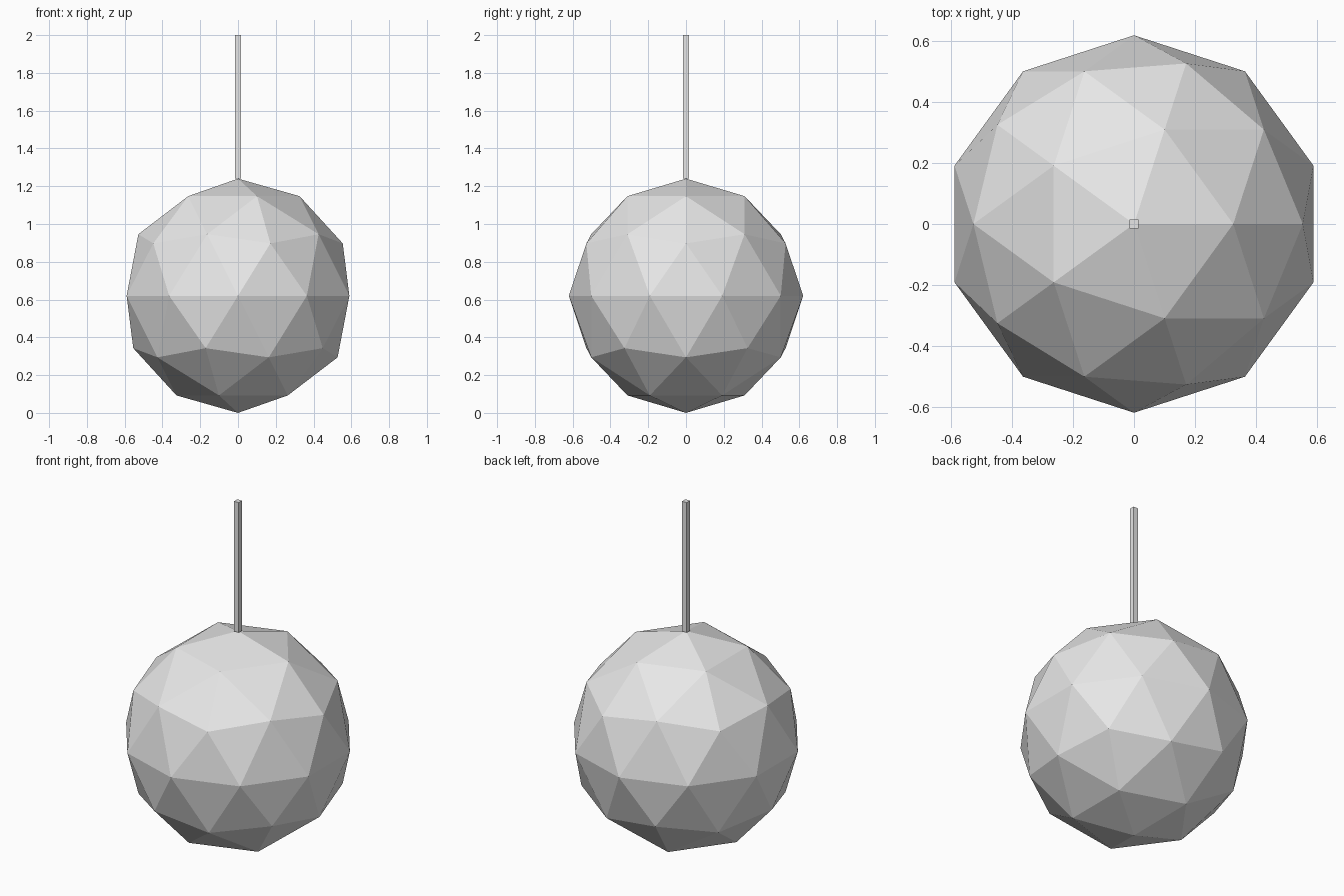
import bpy

default_cube = bpy.data.objects.get("Cube")
if default_cube:
    bpy.data.objects.remove(default_cube, do_unlink=True)

RADIUS = 0.62
ROD_WIDTH = 0.03
TOP = 2.0

# Single light grey material
grey = bpy.data.materials.new("light_grey")
grey.use_nodes = True
colour = (0.8, 0.8, 0.8, 1.0)
grey.diffuse_color = colour
grey.node_tree.nodes["Principled BSDF"].inputs["Base Color"].default_value = colour


def finish(name):
    """Name the active part, shade it flat and give it the material."""
    part = bpy.context.object
    part.name = part.data.name = name
    part.data.materials.append(grey)
    bpy.ops.object.shade_flat()
    return part


# Faceted ball resting on the ground
bpy.ops.mesh.primitive_ico_sphere_add(subdivisions=2, radius=RADIUS, location=(0, 0, RADIUS))
finish("ball")

# Thin square rod standing on the ball's apex
rod_base = 2 * RADIUS
bpy.ops.mesh.primitive_cube_add(size=1, location=(0, 0, (rod_base + TOP) / 2))
rod = finish("hanging_rod")
rod.scale = (ROD_WIDTH, ROD_WIDTH, TOP - rod_base)
bpy.ops.object.transform_apply(location=False, rotation=False, scale=True)
